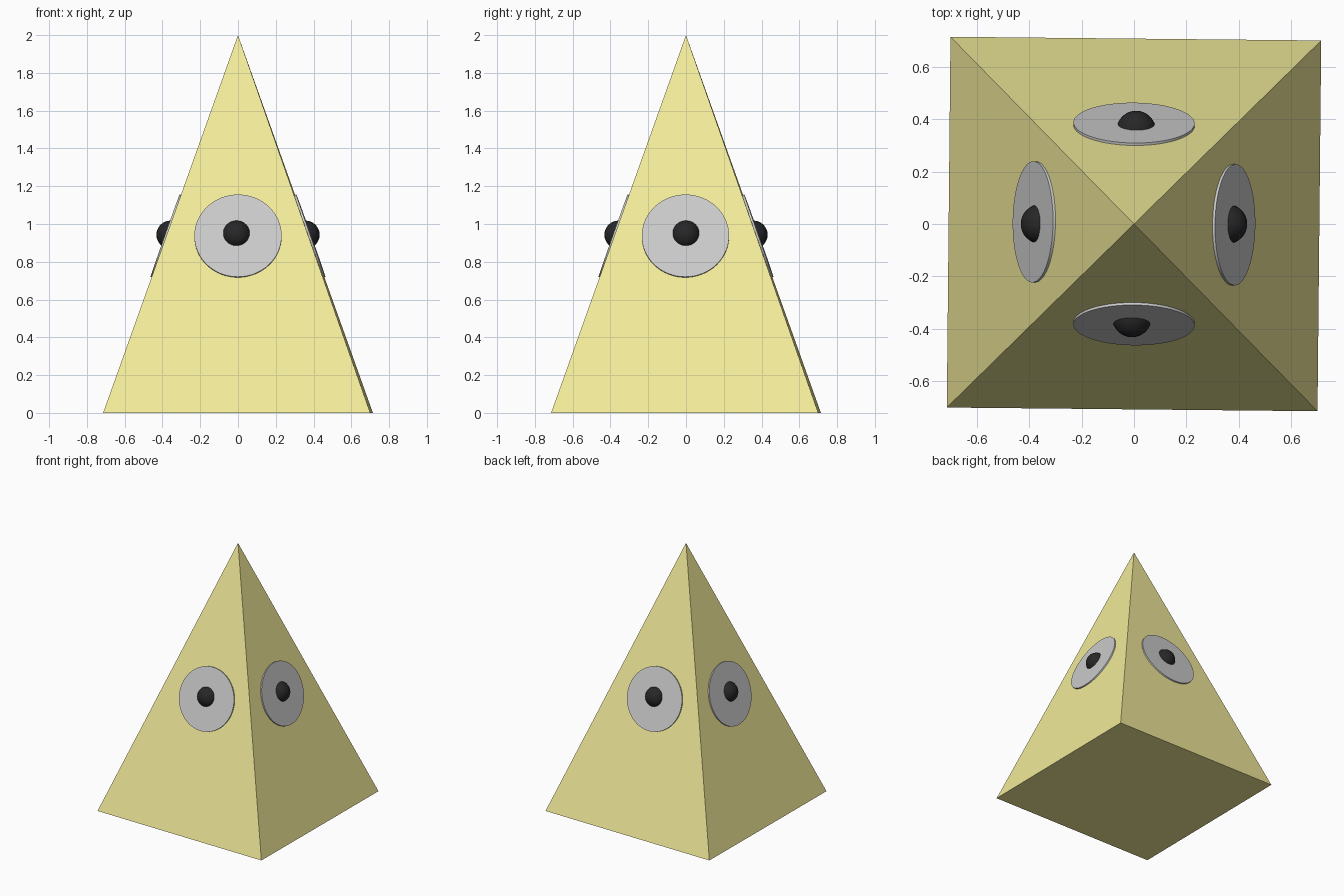
import bpy
from math import radians, atan2, sqrt
from mathutils import Matrix, Vector

if "Cube" in bpy.data.objects:
    bpy.data.objects.remove(bpy.data.objects["Cube"])


def material(name, rgb):
    m = bpy.data.materials.new(name)
    m.diffuse_color = (*rgb, 1)
    m.use_nodes = True
    m.node_tree.nodes["Principled BSDF"].inputs["Base Color"].default_value = m.diffuse_color
    return m


yellow = material("yellow", (0.9, 0.84, 0.33))
black = material("black", (0.02, 0.02, 0.02))
TWIST = radians(-0.57)               # the body is turned very slightly
TILT = atan2(sqrt(0.5), 2)           # lean of the faces from vertical

# Four-sided pyramid body
bpy.ops.mesh.primitive_cone_add(vertices=4, radius1=1, radius2=0, depth=2,
                                location=(0, 0, 1),
                                rotation=(0, 0, radians(45) + TWIST))
body = bpy.context.object
body.name = "pyramid_body"
body.data.materials.append(yellow)


def add_eye(side, angle, disc_shift, pupil_shift):
    """Eye on one face; shifts run sideways along that face."""
    turn = Matrix.Rotation(radians(angle), 4, 'Z')

    # Thin disc lying on the face, mostly sunk in
    bpy.ops.mesh.primitive_cylinder_add(vertices=64, radius=0.231, depth=0.02)
    disc = bpy.context.object
    disc.name = side + "_eye_disc"
    disc.matrix_world = (turn @ Matrix.Translation((disc_shift, -0.3765, 0.935))
                         @ Matrix.Rotation(TWIST, 4, 'Z')
                         @ Matrix.Rotation(radians(90) - TILT, 4, 'X'))
    bpy.ops.object.shade_smooth_by_angle(angle=radians(30))

    # Round pupil half buried in the disc
    bpy.ops.mesh.primitive_uv_sphere_add(segments=32, ring_count=16, radius=0.075,
                                         location=turn @ Vector((pupil_shift, -0.357, 0.943)))
    pupil = bpy.context.object
    pupil.name = side + "_pupil"
    pupil.data.materials.append(black)
    bpy.ops.object.shade_smooth()


add_eye("front", 0, 0, -0.008)
add_eye("right", 90, -0.003, 0)
add_eye("back", 180, 0, -0.008)
add_eye("left", 270, -0.008, 0)
